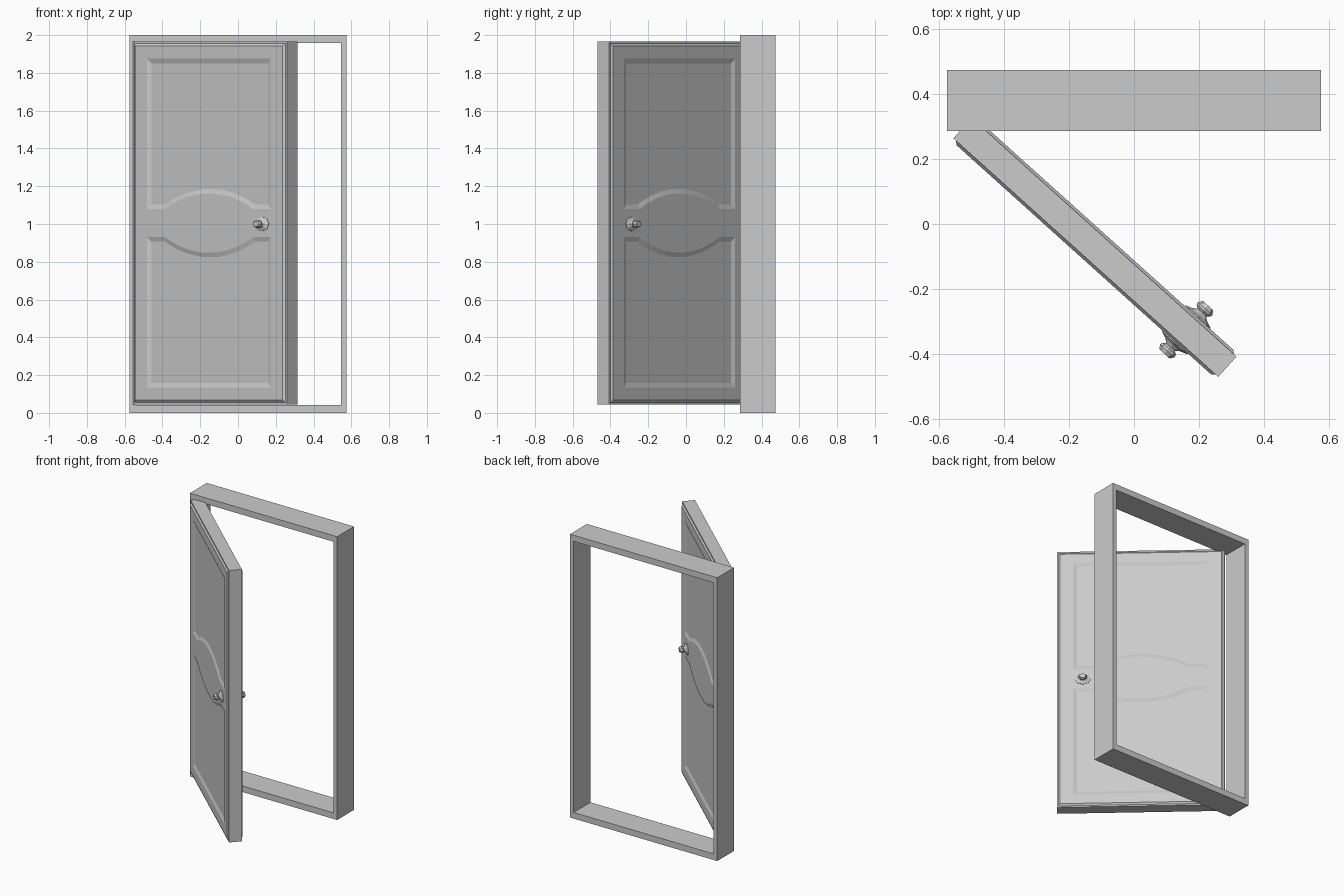
import bpy, bmesh, math
from mathutils import Vector, Matrix

cube = bpy.data.objects.get("Cube")
if cube:
    bpy.data.objects.remove(cube, do_unlink=True)

grey = bpy.data.materials.new("plain_grey")
grey.use_nodes = True
grey.diffuse_color = (0.6, 0.6, 0.6, 1)
grey.node_tree.nodes["Principled BSDF"].inputs["Base Color"].default_value = (0.6, 0.6, 0.6, 1)

# Door dimensions: the hinge edge is local x = 0, the mid-plane is local y = 0
WIDTH, HALF, BOTTOM, TOP = 1.095, 0.042, 0.045, 1.965
MID = (BOTTOM + TOP) / 2
RAISE = 0.009
ANGLE = math.radians(-42)
turn = Matrix.Rotation(ANGLE, 4, "Z")
hinge = Vector((-0.555, 0.263, 0)) + turn @ Vector((0, HALF, 0))
door_matrix = Matrix.Translation(hinge) @ turn


def finish(name, bm, matrix=None):
    mesh = bpy.data.meshes.new(name)
    bm.to_mesh(mesh)
    bm.free()
    mesh.materials.append(grey)
    obj = bpy.data.objects.new(name, mesh)
    bpy.context.collection.objects.link(obj)
    if matrix:
        obj.matrix_world = matrix
    return obj


def rect(x0, x1, z0, z1):
    return [(x0, z0), (x1, z0), (x1, z1), (x0, z1)]


def add_loop(bm, outline, y):
    return [bm.verts.new((x, y, z)) for x, z in outline]


def bridge(bm, a, b):
    n = len(a)
    for i in range(n):
        j = (i + 1) % n
        bm.faces.new((a[i], a[j], b[j], b[i]))


def loop_edges(bm, loop):
    return [bm.edges.get((loop[i - 1], loop[i])) for i in range(len(loop))]


# Door frame: a rectangular ring
bm = bmesh.new()
outer, inner = rect(-0.575, 0.575, 0, 2), rect(-0.546, 0.546, 0.043, 1.957)
rings = [add_loop(bm, o, y) for o, y in
         ((outer, 0.285), (inner, 0.285), (inner, 0.473), (outer, 0.473))]
for i in range(4):
    bridge(bm, rings[i - 1], rings[i])
bmesh.ops.recalc_face_normals(bm, faces=bm.faces)
finish("door_frame", bm)


def panel_outline(inset, side):
    """Panel above (side 1) or below (side -1) the middle rail, with an arched edge."""
    margin, height, shoulder, half_arc, rise = 0.107, 0.87, 0.074, 0.315, 0.083
    radius = (half_arc ** 2 + rise ** 2) / (2 * rise)
    centre_z = shoulder + rise - radius
    r, low = radius + inset, shoulder + inset
    sweep = math.acos((low - centre_z) / r)
    x0, x1 = margin + inset, WIDTH - margin - inset
    points = [(x0, height - inset), (x0, low)]
    steps = 12
    for i in range(steps + 1):
        a = sweep * (2 * i / steps - 1)
        points.append((WIDTH / 2 + r * math.sin(a), centre_z + r * math.cos(a)))
    points += [(x1, low), (x1, height - inset)]
    return [(x, MID + side * z) for x, z in points]


# Door: half a leaf with raised face and sunken panels, mirrored to the back
bm = bmesh.new()
face_y = -HALF - RAISE
steps = [(0, 0), (0, -HALF), (0.010, -HALF), (0.022, face_y)]
rings = [add_loop(bm, rect(k, WIDTH - k, BOTTOM + k, TOP - k), y) for k, y in steps]
for a, b in zip(rings, rings[1:]):
    bridge(bm, a, b)
rim = loop_edges(bm, rings[-1])
for side in (1, -1):
    lip = add_loop(bm, panel_outline(0, side), face_y)
    floor = add_loop(bm, panel_outline(0.024, side), -HALF - 0.001)
    bridge(bm, lip, floor)
    bm.faces.new(floor)
    rim += loop_edges(bm, lip)
bmesh.ops.triangle_fill(bm, use_beauty=True, edges=rim)
bmesh.ops.recalc_face_normals(bm, faces=bm.faces)
if max(bm.faces, key=lambda f: f.calc_area()).normal.y > 0:
    bmesh.ops.reverse_faces(bm, faces=bm.faces)
door = finish("door", bm, door_matrix)
mirror = door.modifiers.new("both_sides", "MIRROR")
mirror.use_axis = (False, True, False)

# Knobs: faceted oval turnings on each side of the door
profile = [(0.052, 0.0), (0.052, 0.012), (0.030, 0.020), (0.018, 0.030),
           (0.028, 0.037), (0.030, 0.045), (0.021, 0.058)]
SIDES = 8
for name, out in (("front_knob", -1), ("back_knob", 1)):
    bm = bmesh.new()
    rings = []
    for r, d in profile:
        ring = []
        for i in range(SIDES):
            a = math.tau * i / SIDES
            ring.append((0.925 + r * math.cos(a), 1.0 + 0.75 * r * math.sin(a)))
        rings.append(add_loop(bm, ring, out * (HALF + d)))
    for a, b in zip(rings, rings[1:]):
        bridge(bm, a, b)
    bm.faces.new(rings[0])
    bm.faces.new(rings[-1])
    bmesh.ops.recalc_face_normals(bm, faces=bm.faces)
    finish(name, bm, door_matrix)
